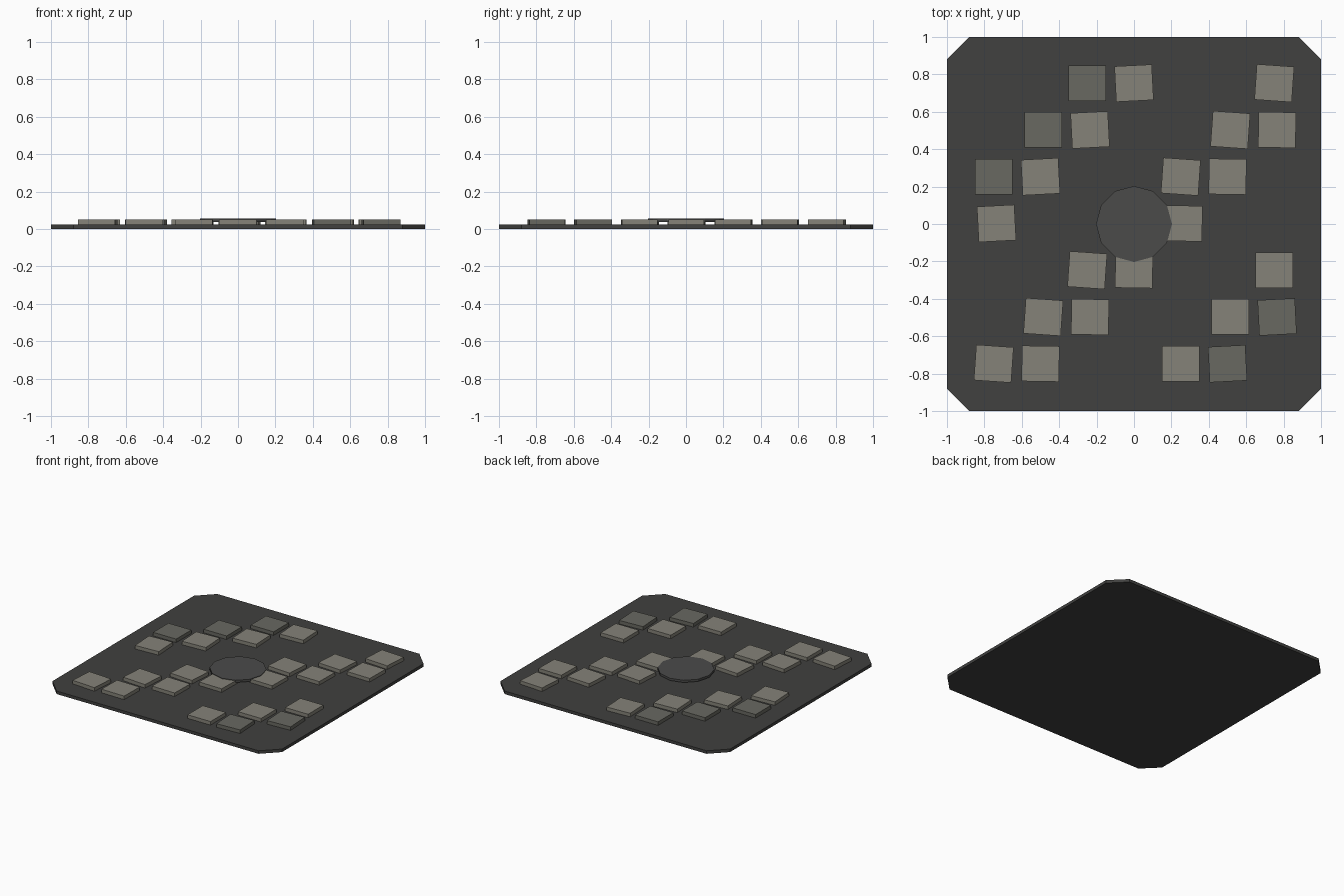
import bpy
import bmesh
from math import radians, sin, cos, pi
from mathutils import Matrix

if "Cube" in bpy.data.objects:
    bpy.data.objects.remove(bpy.data.objects["Cube"])


def material(name, rgb):
    m = bpy.data.materials.new(name)
    m.diffuse_color = (*rgb, 1)
    m.use_nodes = True
    m.node_tree.nodes["Principled BSDF"].inputs["Base Color"].default_value = m.diffuse_color
    return m


def prism(name, outline, z0, z1, mat, matrix=Matrix()):
    """Extrude a flat outline from z0 up to z1."""
    bm = bmesh.new()
    face = bm.faces.new([bm.verts.new((x, y, z0)) for x, y in outline])
    ext = bmesh.ops.extrude_face_region(bm, geom=[face])
    for v in ext["geom"]:
        if isinstance(v, bmesh.types.BMVert):
            v.co.z = z1
    bmesh.ops.recalc_face_normals(bm, faces=bm.faces)
    mesh = bpy.data.meshes.new(name)
    bm.to_mesh(mesh)
    bm.free()
    mesh.materials.append(mat)
    ob = bpy.data.objects.new(name, mesh)
    ob.matrix_world = matrix
    bpy.context.collection.objects.link(ob)
    return ob


base_mat = material("dark_ground", (0.052, 0.052, 0.05))
disc_mat = material("disc_grey", (0.07, 0.07, 0.068))
light = material("light_stone", (0.235, 0.225, 0.19))
dark = material("dark_stone", (0.14, 0.14, 0.12))

# Base plate with cut corners
c = 0.88
prism("base_plate", [(-c, -1), (c, -1), (1, -c), (1, c),
                     (c, 1), (-c, 1), (-1, c), (-1, -c)], 0, 0.024, base_mat)

# Paving stones in paired diagonal bands: band -> (turn in degrees, material)
bands = {-4: (0, dark), -3: (3, light), 0: (-4, light),
         1: (-1, light), 4: (0, light), 5: (3, dark)}
stone = [(-0.1, -0.095), (0.1, -0.095), (0.1, 0.095), (-0.1, 0.095)]
for row in range(7):
    for col in range(7):
        if col - row not in bands:
            continue
        turn, mat = bands[col - row]
        x = (col - 3) * 0.25 + (0.015 if row % 2 else 0)
        y = (row - 3) * 0.25 + 0.003
        prism(f"paving_stone_{row}_{col}", stone, 0.022, 0.052, mat,
              Matrix.Translation((x, y, 0)) @ Matrix.Rotation(radians(turn), 4, 'Z'))

# Central disc resting just above the stones
disc = [(0.203 * sin(k * pi / 6), 0.203 * cos(k * pi / 6)) for k in range(12)]
prism("centre_disc", disc, 0.038, 0.056, disc_mat)
